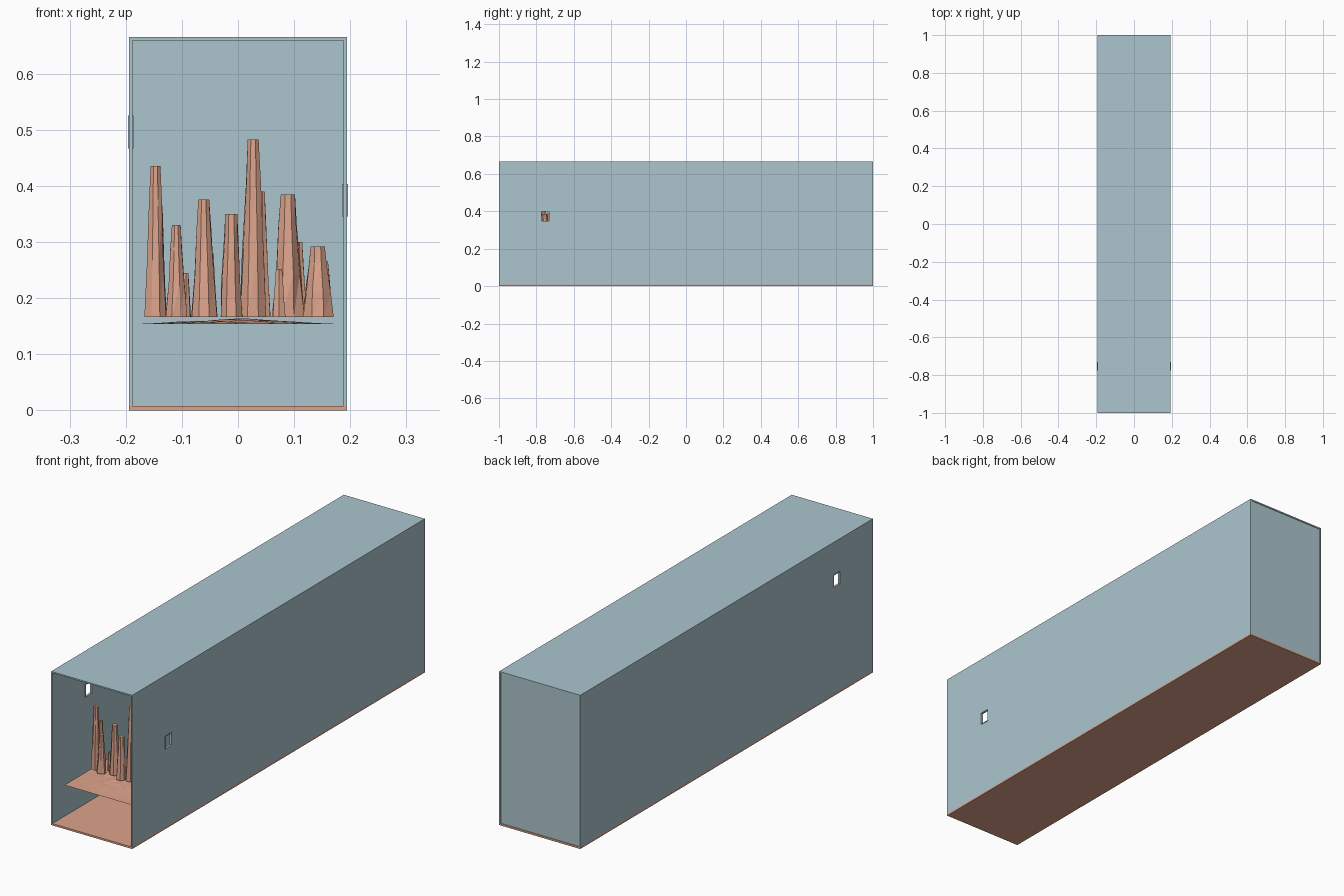
import bpy, bmesh, math, random
from mathutils import Vector

if "Cube" in bpy.data.objects:
    bpy.data.objects.remove(bpy.data.objects["Cube"])

random.seed(4)


def material(name, rgb):
    m = bpy.data.materials.new(name)
    m.diffuse_color = (*rgb, 1)
    m.use_nodes = True
    m.node_tree.nodes["Principled BSDF"].inputs["Base Color"].default_value = m.diffuse_color
    return m


BLUE = material("pale blue", (0.41, 0.56, 0.615))
CLAY = material("salmon clay", (0.72, 0.37, 0.26))


def make(name, bm, mat):
    bmesh.ops.recalc_face_normals(bm, faces=bm.faces[:])
    me = bpy.data.meshes.new(name)
    bm.to_mesh(me)
    bm.free()
    me.materials.append(mat)
    ob = bpy.data.objects.new(name, me)
    bpy.context.collection.objects.link(ob)
    return ob


def add_box(bm, lo, hi):
    vs = bmesh.ops.create_cube(bm, size=1)["verts"]
    for v in vs:
        v.co = Vector([(lo[i] + hi[i]) / 2 + v.co[i] * (hi[i] - lo[i]) for i in range(3)])


def box(name, lo, hi, mat):
    bm = bmesh.new()
    add_box(bm, lo, hi)
    return make(name, bm, mat)


W, H, T = 0.194, 0.665, 0.006   # half width, height, panel thickness

# Outer case: floor, roof, back; the front stays open
box("floor", (-W, -1, 0), (W, 1, 0.008), CLAY)
box("roof", (-W, -1, H - T), (W, 1, H), BLUE)
box("back_wall", (-W + T, 1 - 2 * T, 0.008), (W - T, 1 - 0.003, H - T), BLUE)

# Side walls with one window each, built as four panels around the opening
Y0, Y1 = -0.773, -0.733
for side, name, z0, z1 in ((-1, "left", 0.47, 0.522), (1, "right", 0.348, 0.40)):
    xa, xb = sorted((side * W, side * (W - T)))
    bm = bmesh.new()
    for ya, yb, za, zb in ((-1, Y0, 0.008, H - T), (Y1, 1, 0.008, H - T),
                           (Y0, Y1, 0.008, z0), (Y0, Y1, z1, H - T)):
        add_box(bm, (xa, ya, za), (xb, yb, zb))
    # merge the panels into one shell without inner faces
    bmesh.ops.remove_doubles(bm, verts=bm.verts[:], dist=1e-5)
    make(name + "_wall", bm, BLUE)

    # thin window frame standing slightly proud of the wall
    bm = bmesh.new()
    xa, xb = xa - 0.002, xb + 0.002
    f = 0.003
    add_box(bm, (xa, Y0 - f, z0 - f), (xb, Y0, z1 + f))
    add_box(bm, (xa, Y1, z0 - f), (xb, Y1 + f, z1 + f))
    add_box(bm, (xa, Y0, z0 - f), (xb, Y1, z0))
    add_box(bm, (xa, Y0, z1), (xb, Y1, z1 + f))
    make(name + "_window_frame", bm, BLUE)

# Thin rocky ground sheet with a low central mound
CY = -0.762
bm = bmesh.new()
bmesh.ops.create_grid(bm, x_segments=14, y_segments=14, size=0.175)
for v in bm.verts:
    d = max(0, 1 - math.hypot(v.co.x, v.co.y) / 0.17)
    edge = max(abs(v.co.x), abs(v.co.y)) > 0.174
    v.co.z = 0.154 if edge else 0.154 + 0.011 * d * random.uniform(0.6, 1)
    if not edge:
        v.co.x += random.uniform(-0.006, 0.006)
        v.co.y += random.uniform(-0.006, 0.006)
    v.co.y += CY
bmesh.ops.triangulate(bm, faces=bm.faces[:])
make("ground_sheet", bm, CLAY)


def spire(name, x, y, top, r0, r1, base=0.166, sides=8):
    """Rough tapered rock column with a flat top."""
    bm = bmesh.new()
    rings = []
    for t in (0, 0.35, 0.75, 1):
        r = r0 + (r1 - r0) * t
        ring = []
        for i in range(sides):
            a = 2 * math.pi * (i + 0.5) / sides
            k = r * (random.uniform(0.9, 1.08) if t < 1 else 1.05)
            ring.append(bm.verts.new((x + k * math.cos(a), y + k * math.sin(a),
                                      base + (top - base) * t)))
        rings.append(ring)
    for a, b in zip(rings, rings[1:]):
        for i in range(sides):
            j = (i + 1) % sides
            bm.faces.new((a[i], a[j], b[j]))
            bm.faces.new((a[i], b[j], b[i]))
    bm.faces.new(rings[0][::-1])
    bm.faces.new(rings[-1])
    make(name, bm, CLAY)


# Main spires: x, y, top height, base radius, top radius
for i, s in enumerate(((-0.147, -0.76, 0.435, 0.020, 0.009),
                       (-0.110, -0.775, 0.330, 0.020, 0.008),
                       (-0.061, -0.755, 0.376, 0.024, 0.010),
                       (-0.012, -0.780, 0.350, 0.022, 0.011),
                       (0.027, -0.765, 0.483, 0.026, 0.010),
                       (0.089, -0.755, 0.385, 0.030, 0.013),
                       (0.142, -0.760, 0.292, 0.029, 0.013))):
    spire(f"spire_{i + 1}", *s)

# Lower shoulder spires leaning against the main ones
for i, s in enumerate(((0.044, -0.735, 0.390, 0.016, 0.004),
                       (0.073, -0.785, 0.252, 0.013, 0.006),
                       (-0.048, -0.735, 0.280, 0.013, 0.005),
                       (-0.093, -0.745, 0.245, 0.010, 0.005),
                       (-0.140, -0.735, 0.365, 0.014, 0.006),
                       (0.110, -0.735, 0.300, 0.014, 0.005),
                       (0.155, -0.740, 0.265, 0.016, 0.006))):
    spire(f"shoulder_spire_{i + 1}", *s, sides=6)
